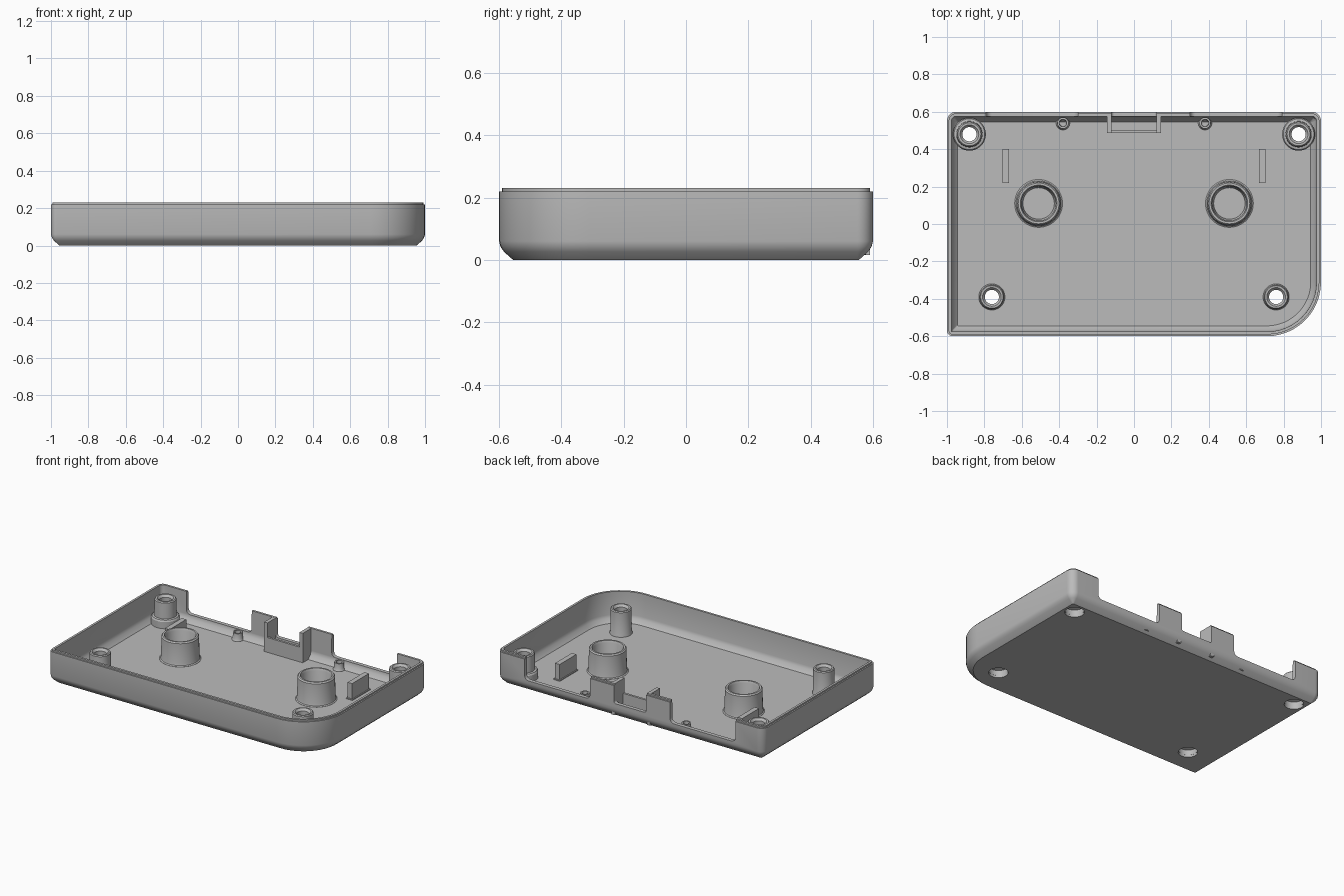
import bpy, bmesh, math

old = bpy.data.objects.get("Cube")
if old:
    bpy.data.objects.remove(old, do_unlink=True)

grey = bpy.data.materials.new("plain grey plastic")
grey.use_nodes = True
COLOUR = (0.5, 0.5, 0.5, 1)
grey.diffuse_color = COLOUR
grey.node_tree.nodes["Principled BSDF"].inputs["Base Color"].default_value = COLOUR

FLOOR = 0.03


def finish(bm, name):
    bmesh.ops.recalc_face_normals(bm, faces=bm.faces)
    mesh = bpy.data.meshes.new(name)
    bm.to_mesh(mesh)
    bm.free()
    mesh.materials.append(grey)
    obj = bpy.data.objects.new(name, mesh)
    bpy.context.collection.objects.link(obj)
    return obj


def skin(bm, rings, closed=False):
    """Join successive vertex loops with quads."""
    pairs = list(zip(rings, rings[1:]))
    if closed:
        pairs.append((rings[-1], rings[0]))
    for a, b in pairs:
        n = len(a)
        for i in range(n):
            j = (i + 1) % n
            bm.faces.new((a[i], a[j], b[j], b[i]))


def outline(inset):
    """Rounded rectangle with one large corner at front +x."""
    pts = []
    corners = ((1, 0.6, 0.05, 0), (-1, 0.6, 0.05, 90),
               (-1, -0.6, 0.03, 180), (1, -0.6, 0.29, 270))
    for cx, cy, radius, start in corners:
        r = max(radius - inset, 0.006)
        ox = cx - math.copysign(inset + r, cx)
        oy = cy - math.copysign(inset + r, cy)
        for k in range(13):
            a = math.radians(start + 7.5 * k)
            pts.append((ox + r * math.cos(a), oy + r * math.sin(a)))
    return pts


def lathe(name, x, y, profile, closed=True, steps=48):
    """Revolve (radius, height) points about a vertical axis."""
    bm = bmesh.new()
    rings = []
    for r, z in profile:
        angles = [math.tau * i / steps for i in range(steps)]
        rings.append([bm.verts.new((x + r * math.cos(a), y + r * math.sin(a), z))
                      for a in angles])
    skin(bm, rings, closed)
    if not closed:
        bm.faces.new(rings[0])
        bm.faces.new(rings[-1])
    return finish(bm, name)


def box(name, x0, x1, y0, y1, z0, z1):
    bm = bmesh.new()
    rings = [[bm.verts.new((x, y, z)) for x, y in
              ((x0, y0), (x1, y0), (x1, y1), (x0, y1))] for z in (z0, z1)]
    skin(bm, rings)
    for ring in rings:
        bm.faces.new(ring)
    return finish(bm, name)


def notch(x0, x1, bottom, r):
    """Cutter for the back wall, with rounded lower corners."""
    pts = [(x1, 0.3), (x0, 0.3)]
    for cx, start in ((x0 + r, 180), (x1 - r, 270)):
        for k in range(7):
            a = math.radians(start + 15 * k)
            pts.append((cx + r * math.cos(a), bottom + r + r * math.sin(a)))
    bm = bmesh.new()
    rings = [[bm.verts.new((x, y, z)) for x, z in pts] for y in (0.535, 0.7)]
    skin(bm, rings)
    for ring in rings:
        bm.faces.new(ring)
    return finish(bm, "notch_cutter")


# Tray: chamfered outside, stepped lip, sloped foot of the inner wall
bm = bmesh.new()
section = ((0.045, 0), (0.016, 0.026), (0.005, 0.042), (0, 0.06), (0, 0.22),
           (0.009, 0.22), (0.009, 0.23), (0.024, 0.23), (0.026, 0.075),
           (0.032, 0.055), (0.055, FLOOR))
loops = [[bm.verts.new((x, y, z)) for x, y in outline(d)] for d, z in section]
skin(bm, loops)
bm.faces.new(loops[0])
bm.faces.new(loops[-1])
tray = finish(bm, "tray_shell")

# Back wall openings and screw holes
REAR, FRONT = (0.88, 0.48), (0.76, -0.39)
cutters = [notch(-0.12, 0.12, 0.1, 0.015)]
for s in (-1, 1):
    lo, hi = sorted((s * 0.3, s * 0.79))
    cutters.append(notch(lo, hi, 0.08, 0.03))
    for x, y in (REAR, FRONT):
        cutters.append(lathe("hole_cutter", s * x, y,
                             ((0.06, -0.05), (0.06, 0.1)), closed=False))
for cutter in cutters:
    cutter.hide_render = True
    mod = tray.modifiers.new("cut", "BOOLEAN")
    mod.operation = "DIFFERENCE"
    mod.solver = "EXACT"
    mod.object = cutter
bpy.context.view_layer.objects.active = tray
tray.select_set(True)
for mod in list(tray.modifiers):
    bpy.ops.object.modifier_apply(modifier=mod.name)
for cutter in cutters:
    bpy.data.objects.remove(cutter, do_unlink=True)

parts = [tray]
# Mirrored interior features
bore = [(0.05, 0.2), (0.038, 0.185), (0.038, 0.055), (0.0595, 0.05), (0.0595, 0.015)]
for s, side in ((-1, "right"), (1, "left")):
    parts += [
        lathe(f"{side}_rear_screw_post", s * REAR[0], REAR[1],
              [(0.088, 0.015), (0.088, 0.075), (0.082, 0.085), (0.07, 0.088),
               (0.067, 0.194), (0.061, 0.2)] + bore),
        lathe(f"{side}_front_screw_post", s * FRONT[0], FRONT[1],
              [(0.07, 0.015), (0.07, 0.035), (0.066, 0.045),
               (0.065, 0.194), (0.06, 0.2)] + bore),
        lathe(f"{side}_large_ring", s * 0.51, 0.11,
              [(0.128, 0.015), (0.128, 0.031), (0.121, 0.036), (0.118, 0.046),
               (0.116, 0.182), (0.109, 0.19), (0.098, 0.19), (0.092, 0.176),
               (0.09, 0.046), (0.084, 0.031), (0.084, 0.015)]),
        lathe(f"{side}_small_pin", s * 0.38, 0.54,
              [(0.037, 0.015), (0.037, 0.032), (0.031, 0.042), (0.03, 0.08),
               (0.02, 0.08), (0.018, 0.04), (0.018, 0.015)], steps=32),
        box(f"{side}_rib", s * 0.685 - 0.017, s * 0.685 + 0.017,
            0.22, 0.4, 0.015, 0.14),
        box(f"{side}_rib_foot", s * 0.685 - 0.024, s * 0.685 + 0.024,
            0.213, 0.407, 0.015, 0.036),
    ]
    lo, hi = sorted((s * 0.12, s * 0.145))
    parts.append(box(f"{side}_port_wall", lo, hi, 0.487, 0.59, 0.015, 0.2295))
parts.append(box("port_front_wall", -0.121, 0.121, 0.487, 0.502, 0.015, 0.13))

# Smooth the round faces, keep the edges crisp
bpy.ops.object.select_all(action="DESELECT")
for part in parts:
    part.select_set(True)
bpy.context.view_layer.objects.active = tray
bpy.ops.object.shade_smooth_by_angle(angle=math.radians(30))
